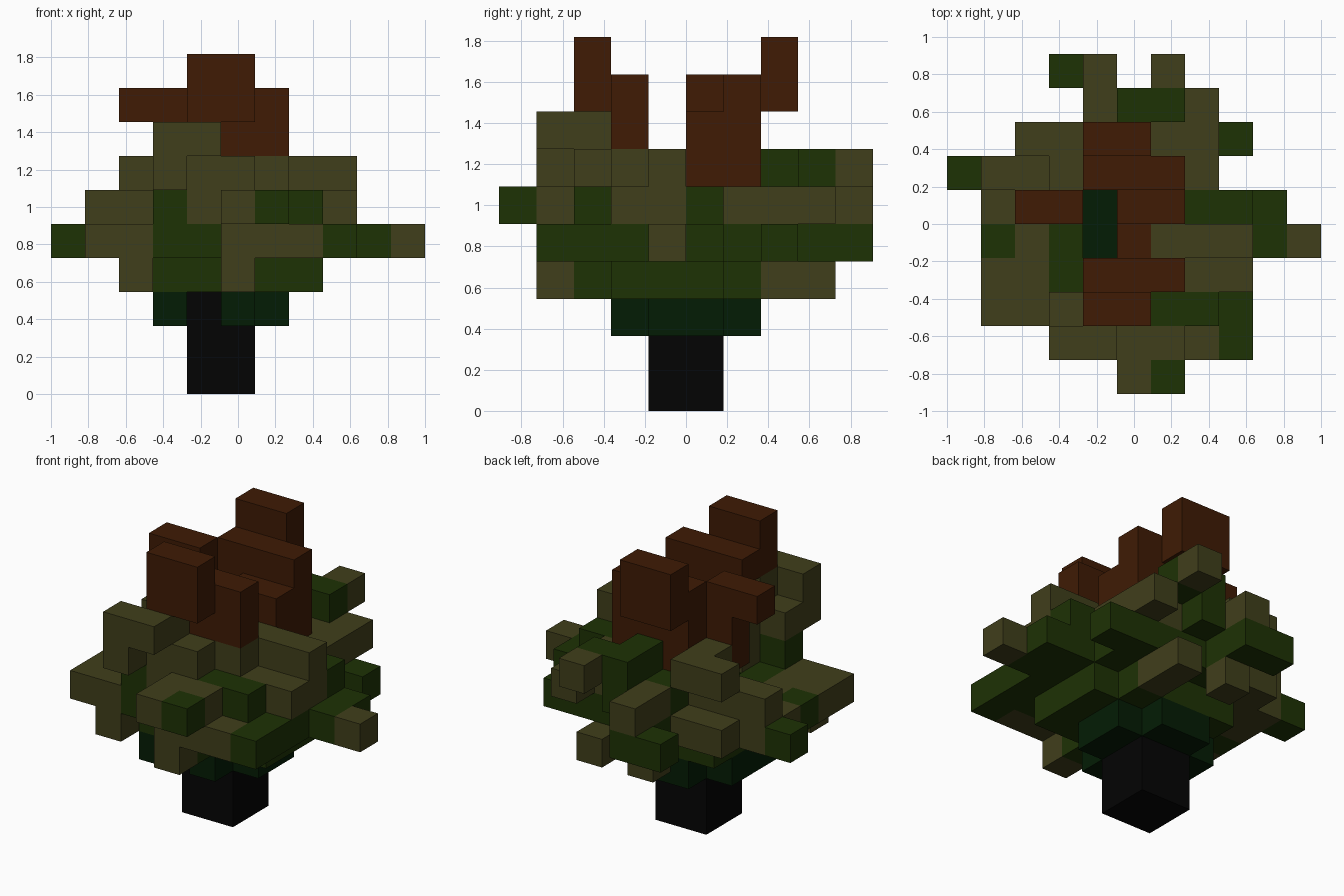
import bpy, bmesh
from mathutils import Vector

if "Cube" in bpy.data.objects:
    bpy.data.objects.remove(bpy.data.objects["Cube"])

U = 2 / 11                                   # block size
ORIGIN = Vector((-1, -5 * U, 0))

COLOURS = {
    "charcoal": (0.0012, 0.0012, 0.0012),
    "deep_green": (0.0012, 0.0115, 0.0014),
    "leaf_green": (0.0125, 0.0315, 0.0014),
    "olive": (0.0510, 0.0490, 0.0110),
    "brown": (0.0500, 0.0110, 0.0014),
}
PARTS = {"charcoal": "trunk", "deep_green": "collar", "leaf_green": "green_leaves",
         "olive": "olive_leaves", "brown": "crown_branches"}
cells = {}


def fill(colour, *boxes):
    """Each box is a string 'x-range y-range z-range' of block indices."""
    for box in boxes:
        rng = []
        for part in box.split():
            ends = part.split("-")
            rng.append(range(int(ends[0]), int(ends[-1]) + 1))
        for i in rng[0]:
            for j in rng[1]:
                for k in rng[2]:
                    cells[i, j, k] = colour


# Trunk and the collar around it
fill("charcoal", "4-5 4-5 0-2")
fill("deep_green", "3 3 2", "5 3 2", "3 4-5 2", "6 4-5 2", "4-5 6 2", "4 4-5 3")

# Leaf core
fill("leaf_green", "3-7 3 3", "5 2 3", "3 4-5 3", "5-7 4-5 3", "3-6 6 3",
     "3-4 2-3 4", "5-7 2-3 4", "3 4-5 4", "5-8 4-5 4", "3-7 6 4", "4-7 7 4", "4 8 4",
     "3 2 5", "6-7 2 5", "5-6 3-6 5", "4 6 5", "5-6 8 6", "5 7 6", "5 7-8 5", "4 7 5")
# Green tips
fill("leaf_green", "8 1-3 4", "7-9 5 4", "7-8 5 5", "9 4 4", "8 7 4", "0 6 4",
     "1 4 4", "3-4 9 4", "6 0 5")

# Olive clumps: front, left, back, right
fill("olive", "5-7 1 4", "5 1 3", "5 0 5", "5-6 1 5", "4-5 2 5", "4 3 5",
     "3 1 6-7", "4 1-2 7", "3-5 2 6", "4-6 3 6")
fill("olive", "1-2 2-3 4", "2 2 3", "2 4 4", "1-2 5-6 4", "1-2 6 5", "3 6 5-6")
fill("olive", "2-3 7 6", "2-3 7 4", "4 8-9 5", "4 8 3", "6 7-8 3", "6 9 6", "6 7 5")
fill("olive", "7 6-8 5", "7-8 3 5", "7-8 4 5", "6-8 4 6", "10 4 4")

# Brown crown
fill("brown", "4-5 2 8-9", "4-6 3 8", "5-6 3 7", "5 4 6", "5-6 5 6-7",
     "4-6 6 6-8", "4-5 7 8-9", "2-3 5 8", "3 5 6-7")

# The three axes that block faces point along
AXES = [Vector((1, 0, 0)), Vector((0, 1, 0)), Vector((0, 0, 1))]


def build(name, colour):
    """Make one object from the outer faces of all blocks of a colour."""
    bm = bmesh.new()
    for (i, j, k), c in cells.items():
        if c != colour:
            continue
        centre = ORIGIN + Vector((i + .5, j + .5, k + .5)) * U
        for a in range(3):
            for s in (1, -1):
                near = [i, j, k]
                near[a] += s
                if tuple(near) in cells:
                    continue
                n, u, v = AXES[a] * s, AXES[(a + 1) % 3] * s, AXES[(a + 2) % 3]
                bm.faces.new([bm.verts.new(centre + (n + u * p + v * q) * U / 2)
                              for p, q in ((-1, -1), (1, -1), (1, 1), (-1, 1))])
    bmesh.ops.remove_doubles(bm, verts=bm.verts, dist=1e-4)
    mesh = bpy.data.meshes.new(name)
    bm.to_mesh(mesh)
    bm.free()
    mat = bpy.data.materials.new(colour)
    mat.diffuse_color = (*COLOURS[colour], 1)
    mat.use_nodes = True
    mat.node_tree.nodes["Principled BSDF"].inputs["Base Color"].default_value = mat.diffuse_color
    mesh.materials.append(mat)
    bpy.context.collection.objects.link(bpy.data.objects.new(name, mesh))


for colour, name in PARTS.items():
    build(name, colour)
